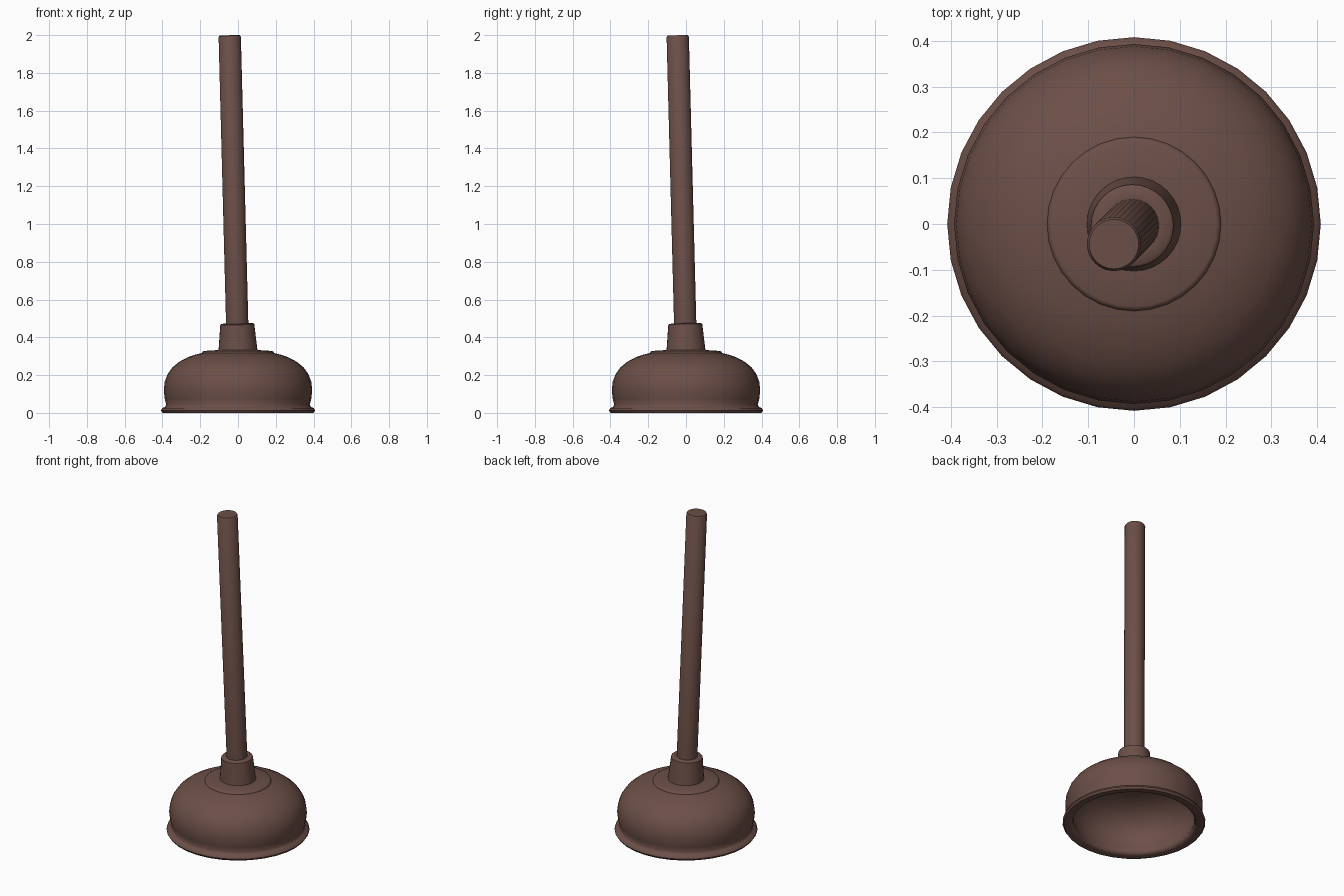
import bpy
import math
from mathutils import Vector

cube = bpy.data.objects.get("Cube")
if cube:
    bpy.data.objects.remove(cube, do_unlink=True)

SEGMENTS = 32

brown = bpy.data.materials.new("dark_brown_rubber")
brown.use_nodes = True
colour = (0.15, 0.078, 0.064, 1)
brown.diffuse_color = colour
brown.node_tree.nodes["Principled BSDF"].inputs["Base Color"].default_value = colour


def lathe(name, profile, base=(0, 0, 0), axis=(0, 0, 1), sharp=40):
    """Revolve (radius, height) points about an axis; radius 0 makes a pole."""
    turn = Vector((0, 0, 1)).rotation_difference(Vector(axis))
    verts, rings, faces = [], [], []
    for r, h in profile:
        count = SEGMENTS if r > 0 else 1
        rings.append([len(verts) + i for i in range(count)])
        for i in range(count):
            a = math.tau * i / SEGMENTS
            point = Vector((r * math.cos(a), r * math.sin(a), h))
            verts.append(turn @ point + Vector(base))
    for low, high in zip(rings, rings[1:]):
        for i in range(SEGMENTS):
            j = (i + 1) % SEGMENTS
            corners = [low[i % len(low)], low[j % len(low)],
                       high[j % len(high)], high[i % len(high)]]
            faces.append(list(dict.fromkeys(corners)))
    mesh = bpy.data.meshes.new(name)
    mesh.from_pydata(verts, [], faces)
    mesh.materials.append(brown)
    obj = bpy.data.objects.new(name, mesh)
    bpy.context.collection.objects.link(obj)
    bpy.ops.object.select_all(action="DESELECT")
    obj.select_set(True)
    bpy.context.view_layer.objects.active = obj
    bpy.ops.object.shade_smooth_by_angle(angle=math.radians(sharp))
    return obj


# Hollow cup: inner dome, flared lip, rounded outer wall, raised top disc
inner = [(0, 0.29), (0.15, 0.285), (0.24, 0.265), (0.31, 0.225), (0.35, 0.17),
         (0.365, 0.11), (0.36, 0.06), (0.345, 0.025)]
lip = [(0.35, 0.008), (0.365, 0), (0.4, 0), (0.408, 0.012), (0.402, 0.025),
       (0.388, 0.03), (0.38, 0.042)]
outer = [(0.388, 0.075), (0.393, 0.12), (0.388, 0.165), (0.373, 0.205),
         (0.348, 0.24), (0.312, 0.27), (0.265, 0.295), (0.22, 0.31), (0.19, 0.317)]
top_disc = [(0.187, 0.325), (0.18, 0.328), (0.1, 0.333), (0, 0.334)]
lathe("cup", inner + lip + outer + top_disc, sharp=50)

# Tapered collar and handle share the same slight lean
lean = Vector((-0.026, -0.026, 1)).normalized()
lathe("collar", [(0, 0), (0.104, 0), (0.09, 0.148), (0.084, 0.153), (0.06, 0.153), (0, 0.153)],
      base=(0, 0, 0.32), axis=lean)
lathe("handle", [(0, 0), (0.059, 0), (0.059, 1.529), (0.054, 1.537), (0, 1.537)],
      base=(-0.004, -0.004, 0.462), axis=lean)
